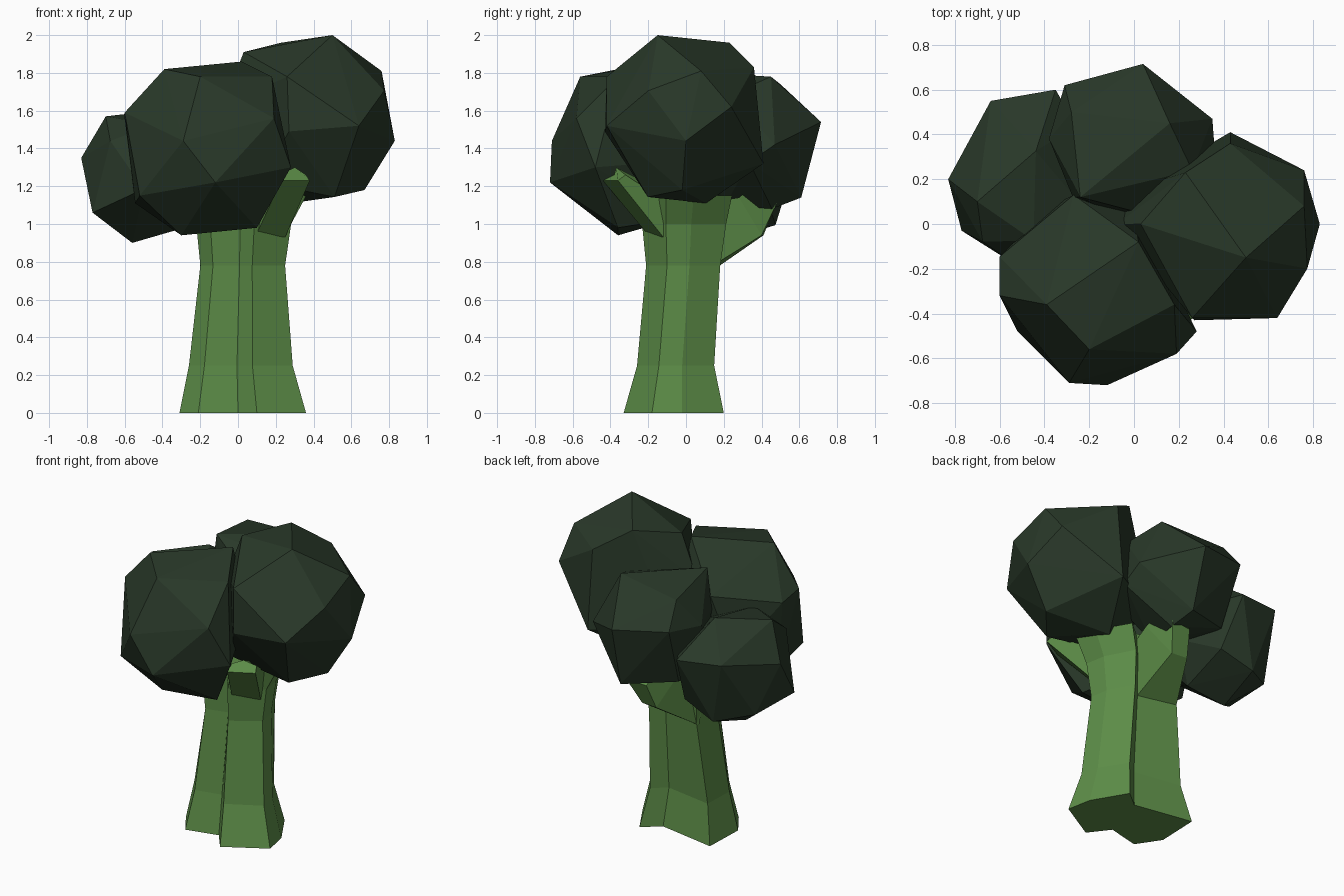
import bpy, bmesh
from math import sin, cos, radians, tau
from mathutils import Vector


def material(name, color):
    m = bpy.data.materials.new(name)
    m.diffuse_color = (*color, 1)
    return m


LEAF = material("dark_green", (0.022, 0.04, 0.022))
STALK = material("stalk_green", (0.11, 0.27, 0.065))


def finish(bm, name, mat):
    bmesh.ops.recalc_face_normals(bm, faces=bm.faces)
    me = bpy.data.meshes.new(name)
    bm.to_mesh(me)
    bm.free()
    me.materials.append(mat)
    ob = bpy.data.objects.new(name, me)
    bpy.context.collection.objects.link(ob)
    return ob


def floret(name, lo, hi, pole, twist, knobs):
    """Coarse faceted ball fitted to a box, nearest corners pulled to knobs."""
    q = Vector(pole).to_track_quat('Z', 'Y')
    pts = [Vector((0, 0, 1)), Vector((0, 0, -1))]
    for n, polar, turn in ((5, 52, 0), (6, 92, 18), (5, 133, 40)):
        for i in range(n):
            a, p = tau * i / n + radians(turn + twist), radians(polar)
            pts.append(Vector((sin(p) * cos(a), sin(p) * sin(a), cos(p))))
    pts = [q @ p for p in pts]
    low = [min(p[k] for p in pts) for k in range(3)]
    high = [max(p[k] for p in pts) for k in range(3)]
    free = [Vector([lo[k] + (p[k] - low[k]) / (high[k] - low[k]) * (hi[k] - lo[k])
                    for k in range(3)]) for p in pts]
    for knob in knobs:
        free.remove(min(free, key=lambda p: (p - Vector(knob)).length))
    bm = bmesh.new()
    for p in free + list(knobs):
        bm.verts.new(p)
    bmesh.ops.convex_hull(bm, input=bm.verts)
    bmesh.ops.delete(bm, geom=[v for v in bm.verts if not v.link_faces], context='VERTS')
    finish(bm, name, LEAF)


def loft(name, rings):
    """Skin a closed tube through rings of equal length."""
    bm = bmesh.new()
    loops = [[bm.verts.new(p) for p in r] for r in rings]
    n = len(loops[0])
    for a, b in zip(loops, loops[1:]):
        for i in range(n):
            j = (i + 1) % n
            bm.faces.new((a[i], a[j], b[j], b[i]))
    bm.faces.new(loops[0][::-1])
    bm.faces.new(loops[-1])
    return finish(bm, name, STALK)


# Stalk: lobed outline with two grooves, narrowing upward then flaring
outline = [(0.10, -0.33), (0.36, -0.18), (0.33, -0.02), (0.20, 0.20), (0.09, 0.11),
           (-0.30, 0.18), (-0.31, -0.10), (-0.21, -0.25), (0.0, -0.20)]
levels = [(0, 0.025, -0.065, 1, 1), (0.25, 0.015, -0.055, 0.82, 0.77),
          (0.78, 0.025, -0.015, 0.67, 0.74), (1.0, 0.03, -0.01, 0.75, 0.84),
          (1.15, 0.06, 0.0, 0.90, 0.92)]
loft("stalk", [[(cx + (x - 0.025) * sx, cy + (y + 0.065) * sy, z) for x, y in outline]
               for z, cx, cy, sx, sy in levels])

# Front limb: rises out of the front lobe to a pointed tip
loft("front_branch", [
    [(0.09, -0.19, 0.93), (0.25, -0.12, 0.93), (0.24, 0.0, 1.05), (0.16, -0.02, 1.12), (0.09, -0.05, 1.05)],
    [(0.23, -0.44, 1.23), (0.38, -0.36, 1.23), (0.36, -0.32, 1.26), (0.30, -0.37, 1.30), (0.22, -0.38, 1.26)]])

# Back limb: wide wedge growing from the back lobe
loft("back_branch", [
    [(-0.20, 0.15, 0.76), (0.07, 0.11, 0.76), (0.08, 0.05, 1.10), (-0.20, 0.05, 1.10)],
    [(-0.07, 0.41, 0.94), (0.04, 0.40, 0.94), (0.14, 0.28, 1.14), (-0.15, 0.28, 1.14)],
    [(-0.04, 0.47, 1.10), (0.10, 0.48, 1.11), (0.10, 0.38, 1.22), (-0.08, 0.38, 1.22)]])

# Florets: box corners, pole direction, twist, pulled corners
floret("right_floret", (-0.08, -0.46, 1.11), (0.83, 0.42, 1.97), (0.10, -0.11, 0.45), -62,
       [(0.50, -0.15, 2.0), (0.64, -0.42, 1.52), (0.76, 0.24, 1.62), (0.76, 0.08, 1.81),
        (0.83, 0.0, 1.44), (0.67, -0.02, 1.18), (0.23, 0.23, 1.96), (0.03, 0.0, 1.91),
        (0.27, -0.43, 1.49), (0.26, -0.42, 1.78), (0.43, 0.41, 1.32), (0.43, 0.36, 1.83)])
floret("front_floret", (-0.61, -0.70, 0.94), (0.30, 0.13, 1.84), (-0.12, -0.42, 0.04), 20,
       [(-0.29, -0.71, 1.44), (-0.20, -0.56, 1.78), (-0.39, -0.36, 1.82), (0.02, -0.08, 1.86),
        (0.19, -0.58, 1.56), (-0.12, -0.72, 1.22), (-0.60, -0.32, 1.59), (0.18, -0.36, 1.78),
        (-0.27, 0.13, 1.62), (-0.30, -0.36, 0.94), (0.10, -0.36, 0.98), (0.28, -0.48, 1.30),
        (-0.52, -0.48, 1.15)])
floret("back_floret", (-0.38, 0.03, 1.08), (0.36, 0.71, 1.80), (0.05, 0.30, 0.10), 0,
       [(0.04, 0.715, 1.54), (0.16, 0.45, 1.78), (-0.31, 0.62, 1.58), (0.05, 0.61, 1.14),
        (-0.24, 0.12, 1.80), (0.35, 0.47, 1.42), (-0.28, 0.50, 1.74)])
floret("left_floret", (-0.82, -0.20, 0.92), (-0.18, 0.60, 1.60), (-0.30, 0.0, 0.05), 30,
       [(-0.83, 0.20, 1.35), (-0.64, 0.55, 1.42), (-0.70, 0.10, 1.57), (-0.77, -0.03, 1.06),
        (-0.56, 0.17, 0.90), (-0.35, 0.60, 1.40)])
